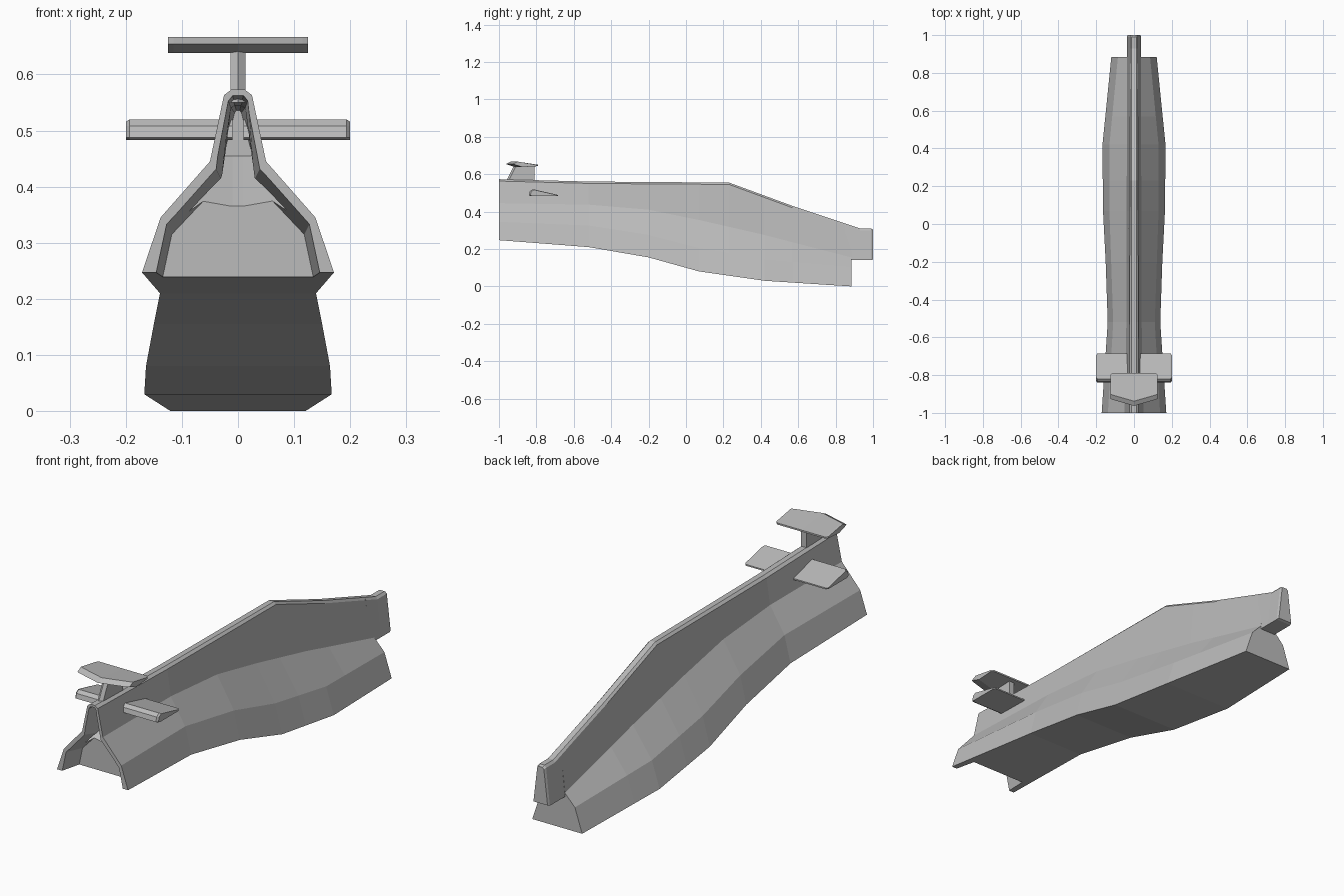
import bpy, bmesh

if "Cube" in bpy.data.objects:
    bpy.data.objects.remove(bpy.data.objects["Cube"])

grey = bpy.data.materials.new("hull grey")
grey.use_nodes = True
grey.diffuse_color = (0.5, 0.5, 0.5, 1)
grey.node_tree.nodes["Principled BSDF"].inputs["Base Color"].default_value = (0.5, 0.5, 0.5, 1)


def loft(name, sections):
    """Skin closed rings of points and cap both ends."""
    bm = bmesh.new()
    rings = [[bm.verts.new(p) for p in s] for s in sections]
    n = len(rings[0])
    for a, b in zip(rings, rings[1:]):
        for i in range(n):
            j = (i + 1) % n
            bm.faces.new((a[i], a[j], b[j], b[i]))
    bm.faces.new(rings[0])
    bm.faces.new(rings[-1])
    bmesh.ops.recalc_face_normals(bm, faces=bm.faces)
    mesh = bpy.data.meshes.new(name)
    bm.to_mesh(mesh)
    bm.free()
    obj = bpy.data.objects.new(name, mesh)
    bpy.context.collection.objects.link(obj)
    mesh.materials.append(grey)
    return obj


def mirrored(y, half):
    """Close a right-hand half outline (top to bottom) across x = 0."""
    return [(x, y, z) for x, z in half] + [(-x, y, z) for x, z in reversed(half)]


def curve(points, y):
    """Straight-line interpolation through (y, value) points."""
    for (y0, v0), (y1, v1) in zip(points, points[1:]):
        if y <= y1:
            return v0 + (v1 - v0) * max(0, y - y0) / (y1 - y0)
    return points[-1][1]


# Hull lines running front to back
ridge = [(-1, .573), (-.5, .56), (.23, .555), (.57, .43), (.93, .31), (1, .31)]
waist_x = [(-1, .05), (-.5, .04), (.9, .037)]
waist_z = [(-1, .445), (-.52, .437), (-.2, .41), (.07, .355), (.42, .275), (.88, .155)]
flank_x = [(-1, .138), (-.52, .11), (.07, .13), (.42, .13), (.88, .085)]
flank_z = [(-1, .345), (-.52, .325), (-.2, .275), (.07, .205), (.42, .145), (.88, .105)]
keel_x = [(-1, .171), (-.52, .139), (-.2, .15), (.07, .164), (.42, .167), (.88, .12)]
keel_z = [(-1, .247), (-.52, .21), (-.2, .155), (.07, .08), (.42, .03), (.88, 0)]


def hull_section(y):
    top = curve(ridge, y)
    return mirrored(y, [
        (.012, top), (.025 - .006 * (y + 1) / 2, top - .01),
        (curve(waist_x, y), curve(waist_z, y)),
        (curve(flank_x, y), curve(flank_z, y)),
        (curve(keel_x, y), curve(keel_z, y))])


hull = loft("hull", [hull_section(y) for y in (-1, -.52, -.2, .07, .23, .42, .57, .885)])

# Cutters for the open bow and the narrowing recess behind it
bow = loft("bow_cutter", [
    mirrored(-1.02, [(.010, .566), (.018, .556), (.041, .436), (.129, .337), (.151, .235), (.151, .1)]),
    mirrored(-.9, [(.006, .545), (.013, .54), (.028, .41), (.118, .315), (.135, .235), (.135, .1)])])
recess = loft("recess_cutter", [
    mirrored(-.93, [(.006, .547), (.014, .542), (.03, .413), (.095, .358), (.01, .343)]),
    mirrored(-.78, [(.003, .536), (.006, .532), (.025, .458), (.026, .455), (.01, .455)])])
for cutter in (bow, recess):
    cutter.hide_render = True
    mod = hull.modifiers.new("cut", "BOOLEAN")
    mod.object = cutter
    mod.operation = "DIFFERENCE"
    mod.solver = "EXACT"
bpy.context.view_layer.update()
cut = bpy.data.meshes.new_from_object(hull.evaluated_get(bpy.context.evaluated_depsgraph_get()))
hull.modifiers.clear()
hull.data = cut
for cutter in (bow, recess):
    bpy.data.objects.remove(cutter)

# Spine overhanging the stern
loft("tail_spine", [mirrored(y, [(.012, curve(ridge, y)), (.02, curve(ridge, y) - .01), (.038, .14)])
                    for y in (.85, .93, .99)] +
     [mirrored(1, [(.009, .303), (.016, .296), (.034, .144)])])


# Side fins: wedge section with clipped tips
def fin_section(x, inset):
    return [(x, -.84 + inset, .488), (x, -.835 + inset, .508), (x, -.82 + inset, .52 - inset / 2),
            (x, -.685 - inset, .489), (x, -.685 - inset, .483), (x, -.83 + inset, .483)]


for side, name in ((1, "left_fin"), (-1, "right_fin")):
    loft(name, [fin_section(side * x, i) for x, i in ((0.01, 0), (.193, 0), (.2, .008))])

# Mast and swept top plane
loft("mast", [[(-.013, a, z), (0, a - .012, z), (.013, a, z), (.013, b, z), (-.013, b, z)]
              for a, b, z in ((-.955, -.81, .55), (-.905, -.81, .652))])


def plane_section(x, lead, trail):
    return [(x, lead, .654), (x, lead + .025, .667), (x, trail, .65),
            (x, trail, .643), (x, lead + .05, .638)]


loft("top_plane", [plane_section(x, lead, trail) for x, lead, trail in (
    (-.125, -.925, -.8), (-.115, -.93, -.79), (0, -.963, -.79),
    (.115, -.93, -.79), (.125, -.925, -.8))])
